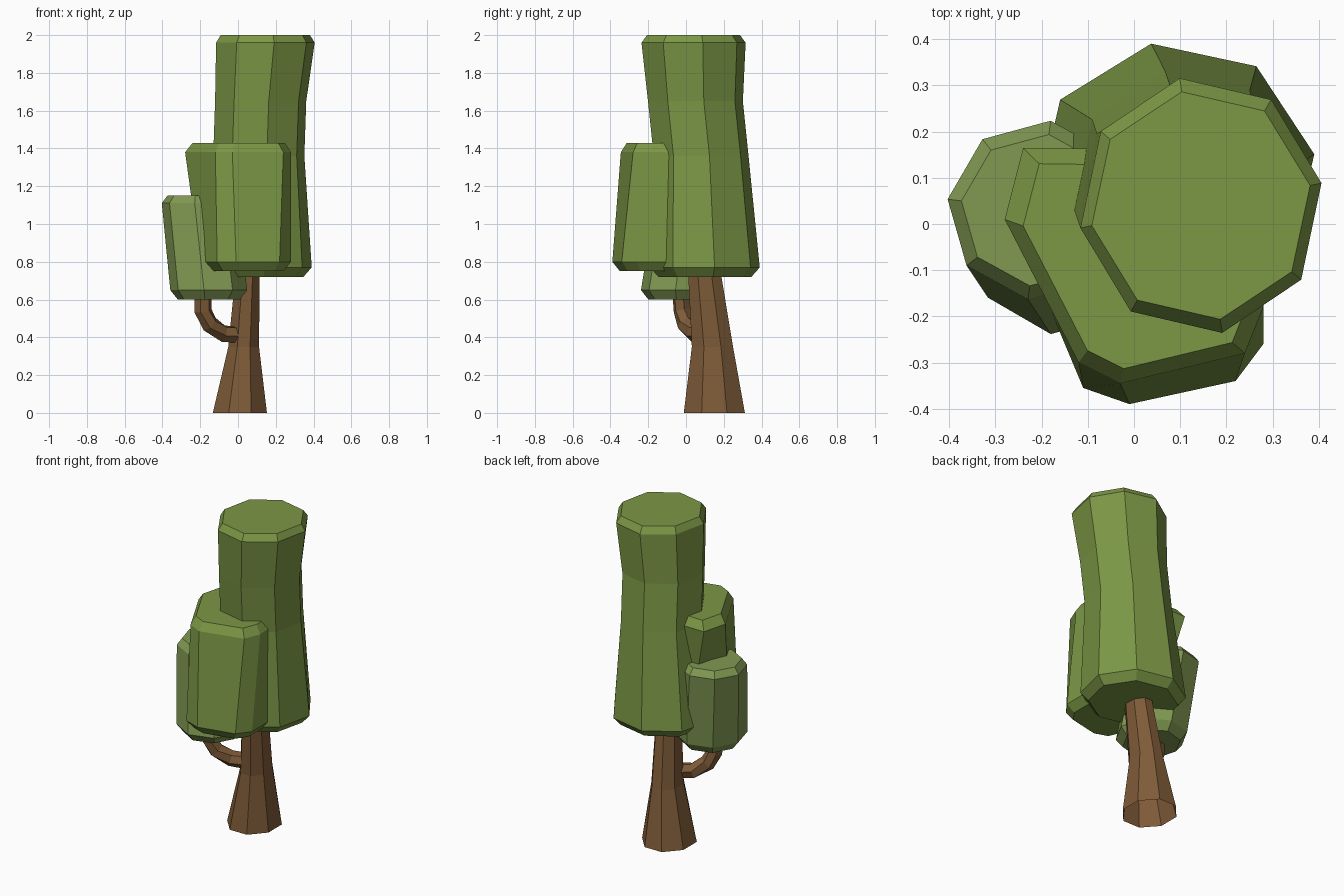
import bpy, bmesh
from math import cos, sin, radians
from mathutils import Vector

if "Cube" in bpy.data.objects:
    bpy.data.objects.remove(bpy.data.objects["Cube"])


def material(name, colour):
    m = bpy.data.materials.new(name)
    m.diffuse_color = (*colour, 1)
    m.use_nodes = True
    m.node_tree.nodes["Principled BSDF"].inputs["Base Color"].default_value = m.diffuse_color
    return m


leaf = material("leaf_green", (0.20, 0.31, 0.06))
light_leaf = material("light_leaf_green", (0.22, 0.32, 0.085))
bark = material("bark_brown", (0.21, 0.105, 0.04))


def skin(name, loops, mat, bottom_cap=True):
    """Join successive loops of points into a flat-faced solid."""
    bm = bmesh.new()
    rows = [[bm.verts.new(p) for p in loop] for loop in loops]
    n = len(rows[0])
    for a, b in zip(rows, rows[1:]):
        for i in range(n):
            j = (i + 1) % n
            bm.faces.new((a[i], a[j], b[j], b[i]))
    bm.faces.new(rows[-1])
    bottom = bm.faces.new(rows[0][::-1])
    bmesh.ops.recalc_face_normals(bm, faces=bm.faces[:])
    if not bottom_cap:
        bm.faces.remove(bottom)
    me = bpy.data.meshes.new(name)
    bm.to_mesh(me)
    bm.free()
    me.materials.append(mat)
    ob = bpy.data.objects.new(name, me)
    bpy.context.collection.objects.link(ob)
    return ob


def stack(name, rings, sides, phase, mat, bottom_cap=True):
    """Rings are (z, centre x, centre y, radius x, radius y)."""
    loops = []
    for z, cx, cy, rx, ry in rings:
        angles = [radians(phase + 360 * i / sides) for i in range(sides)]
        loops.append([(cx + rx * cos(a), cy + ry * sin(a), z) for a in angles])
    return skin(name, loops, mat, bottom_cap)


def outline(points, z, scale=1.0):
    """Outline at height z, shrunk towards its middle for a chamfer."""
    c = sum((Vector(p) for p in points), Vector((0, 0))) / len(points)
    return [(*(c + (Vector(p) - c) * scale), z) for p in points]


# Tall rear foliage: waisted column leaning forward
stack("tall_foliage", [
    (0.72, 0.09, 0.10, 0.26, 0.25),
    (0.77, 0.09, 0.10, 0.305, 0.295),
    (1.36, 0.11, 0.08, 0.245, 0.255),
    (1.65, 0.12, 0.05, 0.245, 0.255),
    (1.96, 0.145, 0.04, 0.265, 0.28),
    (2.00, 0.145, 0.04, 0.24, 0.25)], 8, 10, leaf)

# Front foliage block with a broad, uneven octagonal outline
low = [(-0.20, -0.14), (-0.11, -0.355), (-0.01, -0.39), (0.22, -0.34),
       (0.28, -0.26), (0.28, -0.05), (0.15, 0.10), (-0.10, 0.09)]
high = [(-0.28, 0.01), (-0.12, -0.30), (-0.03, -0.345), (0.24, -0.28),
        (0.28, -0.18), (0.27, -0.03), (0.10, 0.16), (-0.24, 0.165)]
skin("front_foliage", [outline(low, 0.75, 0.82), outline(low, 0.80),
                       outline(high, 1.38), outline(high, 1.43, 0.87)], leaf)

# Small left foliage block
stack("left_foliage", [
    (0.60, -0.155, -0.03, 0.165, 0.17),
    (0.65, -0.155, -0.03, 0.205, 0.21),
    (1.11, -0.205, 0.03, 0.20, 0.195),
    (1.15, -0.205, 0.03, 0.17, 0.165)], 8, 38, light_leaf)

# Flared trunk, open underneath
stack("trunk", [
    (0.0, 0.01, 0.15, 0.155, 0.175),
    (0.35, 0.03, 0.14, 0.088, 0.118),
    (0.72, 0.05, 0.10, 0.07, 0.095),
    (0.95, 0.06, 0.09, 0.055, 0.065)], 8, 22.5, bark, bottom_cap=False)

# Side branch bending up into the left foliage
path = [Vector(p) for p in ((0.03, 0.09, 0.41), (-0.08, 0.045, 0.42), (-0.15, 0.0, 0.47),
                            (-0.185, -0.02, 0.54), (-0.185, -0.03, 0.68))]
loops = []
for i, p in enumerate(path):
    tangent = (path[min(i + 1, len(path) - 1)] - path[max(i - 1, 0)]).normalized()
    side = Vector((0.3, 1, 0))
    side = (side - tangent * side.dot(tangent)).normalized()
    up = tangent.cross(side)
    loops.append([p + 0.047 * (side * cos(radians(60 * k)) + up * sin(radians(60 * k)))
                  for k in range(6)])
skin("branch", loops, bark)
